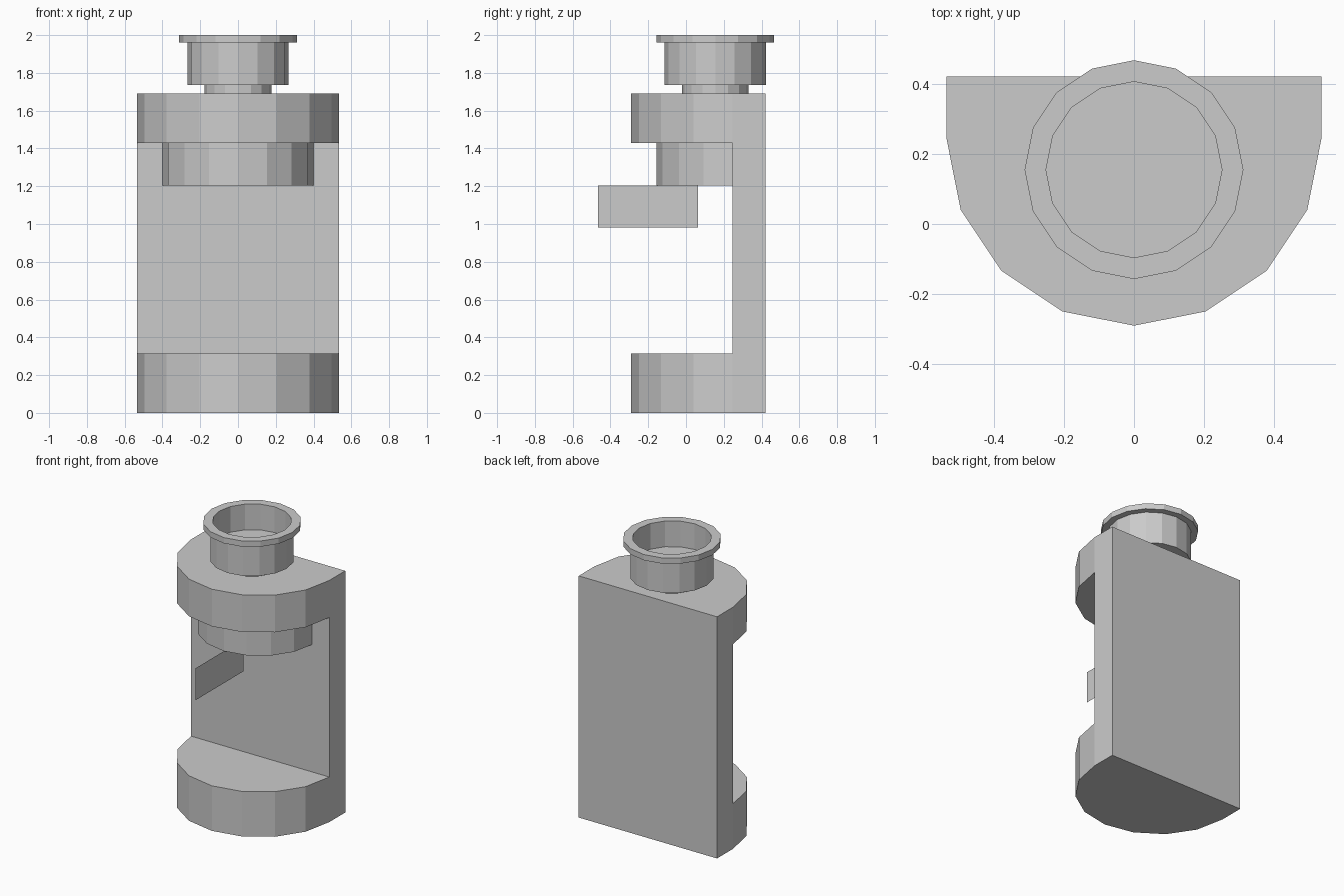
import bpy, bmesh, math

if "Cube" in bpy.data.objects:
    bpy.data.objects.remove(bpy.data.objects["Cube"])

grey = bpy.data.materials.new("light grey")
grey.diffuse_color = (0.6, 0.6, 0.6, 1)
grey.use_nodes = True
grey.node_tree.nodes["Principled BSDF"].inputs["Base Color"].default_value = grey.diffuse_color

WALL_Y, BACK_Y = 0.245, 0.421


def finish(name, bm, solid=True):
    if solid:
        bmesh.ops.recalc_face_normals(bm, faces=bm.faces)
    me = bpy.data.meshes.new(name)
    bm.to_mesh(me)
    bm.free()
    me.materials.append(grey)
    ob = bpy.data.objects.new(name, me)
    bpy.context.collection.objects.link(ob)
    return ob


def half_ring(bm, r, z):
    """Front half of a 16-sided circle, from -x round to +x."""
    return [bm.verts.new((-r * math.cos(math.pi * i / 8),
                          WALL_Y - r * math.sin(math.pi * i / 8), z)) for i in range(9)]


def band(bm, a, b):
    for i in range(len(a) - 1):
        bm.faces.new((a[i], a[i + 1], b[i + 1], b[i]))


# body: D-shaped base and head joined by an upright back wall
R = 0.535
bm = bmesh.new()
rings = [half_ring(bm, R, z) for z in (0, 0.315, 1.43, 1.69)]
low = [bm.verts.new((x, BACK_Y, 0)) for x in (R, -R)]
high = [bm.verts.new((x, BACK_Y, 1.69)) for x in (R, -R)]
band(bm, rings[0], rings[1])
band(bm, rings[2], rings[3])
bm.faces.new(rings[0] + low)
bm.faces.new(rings[1])
bm.faces.new(rings[2])
bm.faces.new(rings[3] + high)
bm.faces.new((rings[1][0], rings[1][-1], rings[2][-1], rings[2][0]))
bm.faces.new(low + high[::-1])
for end, k in ((-1, 0), (0, 1)):
    bm.faces.new([r[end] for r in rings] + [high[k], low[k]])
finish("body", bm)

# brewing head: smaller half drum under the top
bm = bmesh.new()
a, b = half_ring(bm, 0.4, 1.205), half_ring(bm, 0.4, 1.43)
band(bm, a, b)
bm.faces.new(a)
bm.faces.new(b)
bm.faces.new((a[0], a[-1], b[-1], b[0]))
finish("brewing_head", bm)

# handle: upright flat card on the centre line
bm = bmesh.new()
bm.faces.new([bm.verts.new((0, y, z)) for y, z in
              ((-0.467, 0.982), (0.063, 0.982), (0.063, 1.205), (-0.467, 1.205))])
finish("handle", bm, solid=False)

# top cup: neck, bowl and rim as one turned, hollow profile
profile = [(0.177, 1.69), (0.177, 1.735), (0.268, 1.735), (0.268, 1.96),
           (0.312, 1.96), (0.312, 2.0), (0.251, 2.0), (0.251, 1.82)]
bm = bmesh.new()
loops = [[bm.verts.new((r * math.cos(math.pi * i / 8), 0.155 + r * math.sin(math.pi * i / 8), z))
          for i in range(16)] for r, z in profile]
for a, b in zip(loops, loops[1:]):
    band(bm, a + a[:1], b + b[:1])
bm.faces.new(loops[0])
bm.faces.new(loops[-1])
finish("top_cup", bm)
